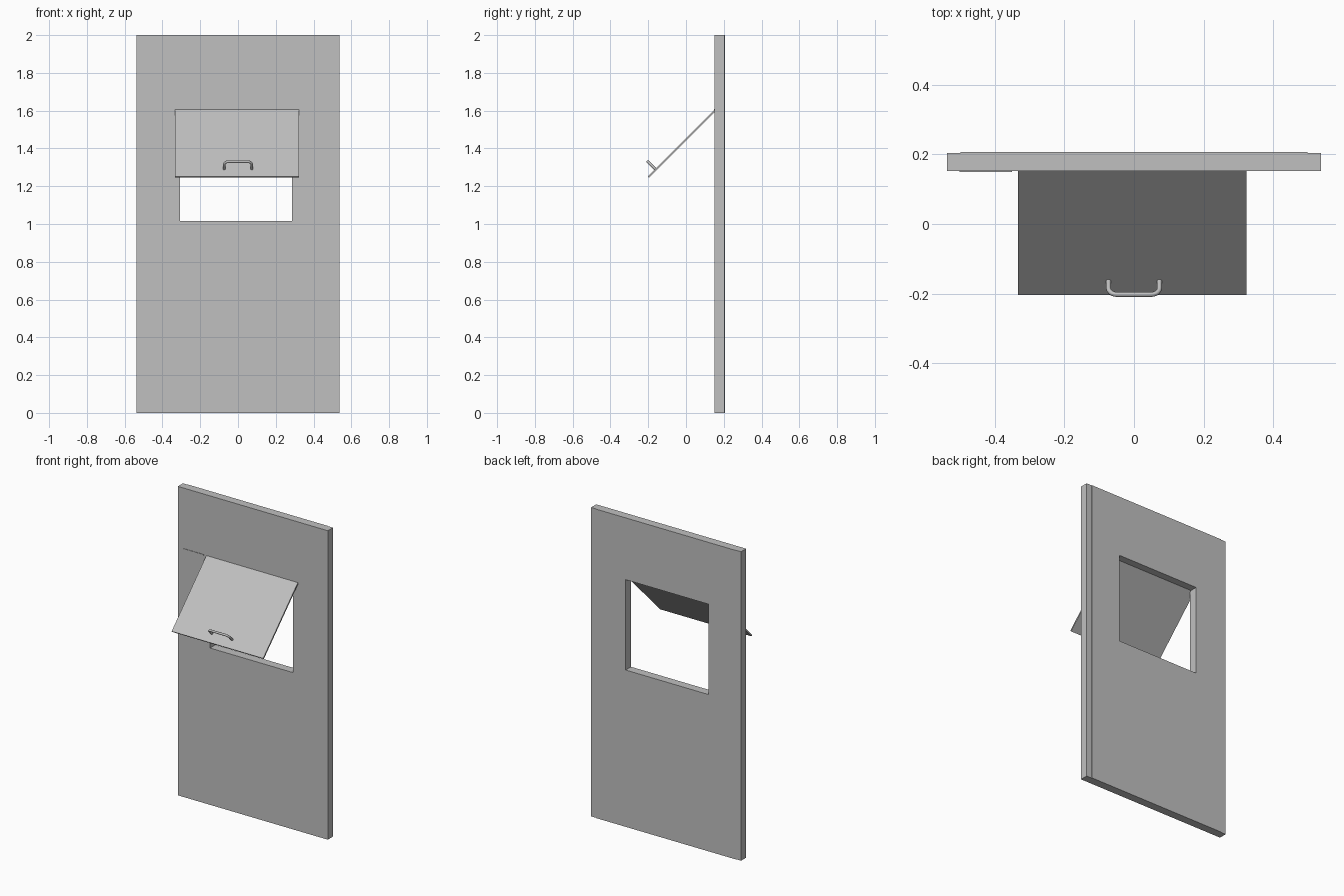
import bpy, bmesh
from math import radians, sin, cos, pi
from mathutils import Vector, Matrix

default = bpy.data.objects.get("Cube")
if default:
    bpy.data.objects.remove(default)

grey = bpy.data.materials.new("light grey metal")
grey.use_nodes = True
colour = (0.527, 0.527, 0.527, 1)
grey.diffuse_color = colour
grey.node_tree.nodes["Principled BSDF"].inputs["Base Color"].default_value = colour


def finish(name, bm):
    bmesh.ops.recalc_face_normals(bm, faces=bm.faces)
    mesh = bpy.data.meshes.new(name)
    bm.to_mesh(mesh)
    bm.free()
    mesh.materials.append(grey)
    obj = bpy.data.objects.new(name, mesh)
    bpy.context.collection.objects.link(obj)
    return obj


def box(name, low, high):
    low, high = Vector(low), Vector(high)
    bm = bmesh.new()
    bmesh.ops.create_cube(bm, size=1)
    bmesh.ops.scale(bm, vec=high - low, verts=bm.verts)
    bmesh.ops.translate(bm, vec=(low + high) / 2, verts=bm.verts)
    return finish(name, bm)


FRONT, BACK, HALF, INNER = 0.152, 0.207, 0.537, 0.498


# Door panel: a flat ring around the hatch opening, extruded to its thickness
def rectangle(bm, x0, x1, z0, z1):
    return [bm.verts.new((x, FRONT, z))
            for x, z in ((x0, z0), (x1, z0), (x1, z1), (x0, z1))]


bm = bmesh.new()
outer = rectangle(bm, -INNER, INNER, 0, 2)
hole = rectangle(bm, -0.307, 0.287, 1.015, 1.6)
for i in range(4):
    j = (i + 1) % 4
    bm.faces.new((outer[i], outer[j], hole[j], hole[i]))
grown = bmesh.ops.extrude_face_region(bm, geom=bm.faces[:], use_keep_orig=True)
bmesh.ops.translate(bm, vec=(0, BACK - FRONT, 0),
                    verts=[g for g in grown["geom"] if isinstance(g, bmesh.types.BMVert)])
finish("door_panel", bm)

# Edge strips, set back slightly from the rear of the panel
for side, name in ((-1, "right_edge_strip"), (1, "left_edge_strip")):
    a, b = sorted((side * INNER, side * HALF))
    box(name, (a, FRONT, 0), (b, BACK - 0.003, 2))

# Hinge pin drawn out beside the hatch
box("hinge_pin", (-0.5, FRONT - 0.003, 1.603), (-0.35, FRONT + 0.003, 1.609))

# Hatch flap, modelled hanging along -z in its own frame, then swung open
swing = Matrix.Translation((0, FRONT, 1.607)) @ Matrix.Rotation(radians(-45), 4, "X")
LENGTH, THICK = 0.502, 0.01
flap = box("hatch_flap", (-0.333, 0, -LENGTH), (0.322, THICK, 0))
flap.matrix_world = swing

# Handle: a round bar swept along a rounded bow
curve = bpy.data.curves.new("handle_path", "CURVE")
curve.dimensions = "3D"
curve.bevel_depth = 0.007
curve.bevel_resolution = 3
curve.use_fill_caps = True
reach, half, r = 0.055, 0.073, 0.025
path = [(-half, 0)]
for centre, start in ((-half + r, pi), (half - r, pi / 2)):
    for k in range(7):
        a = start - k * pi / 12
        path.append((centre + r * cos(a), reach - r + r * sin(a)))
path.append((half, 0))
spline = curve.splines.new("POLY")
spline.points.add(len(path) - 1)
for point, (x, out) in zip(spline.points, path):
    point.co = (x, -out, -0.446, 1)
bow = bpy.data.objects.new("handle_path", curve)
bpy.context.collection.objects.link(bow)
bpy.context.view_layer.update()
mesh = bpy.data.meshes.new_from_object(bow.evaluated_get(bpy.context.evaluated_depsgraph_get()))
bpy.data.objects.remove(bow)
mesh.materials.clear()
mesh.materials.append(grey)
handle = bpy.data.objects.new("flap_handle", mesh)
bpy.context.collection.objects.link(handle)
handle.matrix_world = swing
bpy.ops.object.select_all(action="DESELECT")
handle.select_set(True)
bpy.context.view_layer.objects.active = handle
bpy.ops.object.shade_smooth_by_angle(angle=radians(40))
